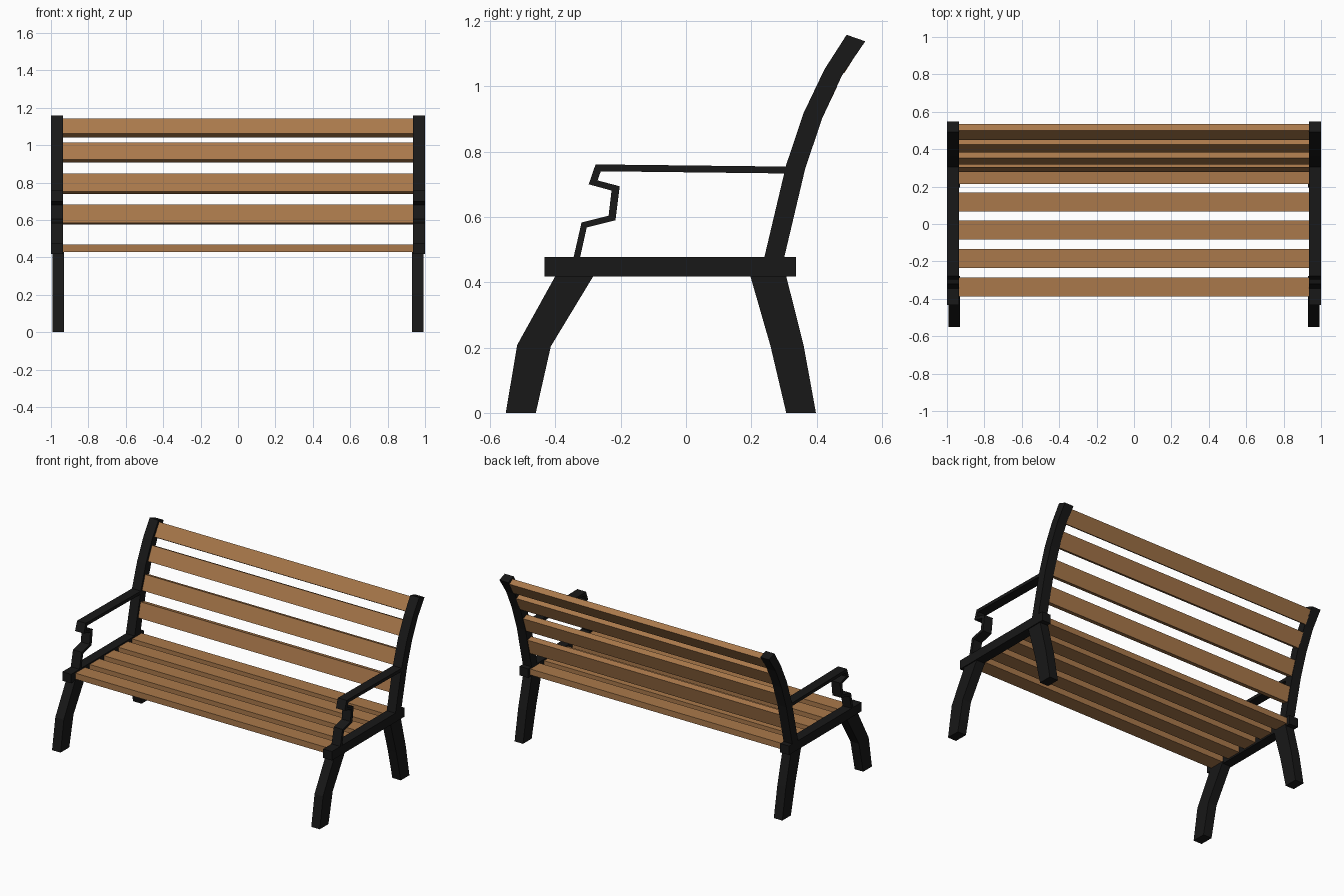
import bpy, bmesh
from math import radians
from mathutils import Matrix, Vector

if "Cube" in bpy.data.objects:
    bpy.data.objects.remove(bpy.data.objects["Cube"])


def material(name, color):
    m = bpy.data.materials.new(name)
    m.diffuse_color = (*color, 1)
    m.use_nodes = True
    m.node_tree.nodes["Principled BSDF"].inputs["Base Color"].default_value = m.diffuse_color
    return m


iron = material("black_iron", (0.009, 0.009, 0.009))
wood = material("brown_wood", (0.40, 0.19, 0.07))


def add_object(name, bm, mat):
    bmesh.ops.recalc_face_normals(bm, faces=bm.faces)
    me = bpy.data.meshes.new(name)
    bm.to_mesh(me)
    bm.free()
    me.materials.append(mat)
    ob = bpy.data.objects.new(name, me)
    bpy.context.collection.objects.link(ob)
    return ob


def side_strip(name, front, back, x0, x1):
    """Strip between two (y, z) edge paths, x0 to x1 thick, mirrored to the other side."""
    bm = bmesh.new()
    rings = []
    for (fy, fz), (by, bz) in zip(front, back):
        corners = [(x0, fy, fz), (x1, fy, fz), (x1, by, bz), (x0, by, bz)]
        rings.append([bm.verts.new(c) for c in corners])
    for a, b in zip(rings, rings[1:]):
        for i in range(4):
            j = (i + 1) % 4
            bm.faces.new((a[i], a[j], b[j], b[i]))
    bm.faces.new(rings[0])
    bm.faces.new(rings[-1])
    ob = add_object(name, bm, iron)
    mirror = ob.modifiers.new("mirror", "MIRROR")
    mirror.use_axis[0] = True
    return ob


def slat(name, y, z, depth, height, lean=0):
    """Long plank across the bench, leaning back by the given angle."""
    bm = bmesh.new()
    bmesh.ops.create_cube(bm, size=1)
    bmesh.ops.scale(bm, vec=Vector((1.876, depth, height)), verts=bm.verts)
    bmesh.ops.rotate(bm, matrix=Matrix.Rotation(radians(-lean), 3, "X"), verts=bm.verts)
    bmesh.ops.translate(bm, vec=Vector((0, y, z)), verts=bm.verts)
    return add_object(name, bm, wood)


# Bent legs
side_strip("front_legs",
           [(-0.552, 0), (-0.517, 0.208), (-0.394, 0.43)],
           [(-0.460, 0), (-0.414, 0.204), (-0.277, 0.43)], 0.930, 0.993)
side_strip("back_legs",
           [(0.307, 0), (0.259, 0.204), (0.194, 0.43)],
           [(0.398, 0), (0.360, 0.208), (0.304, 0.43)], 0.930, 0.993)

# Side rails under the armrests
side_strip("seat_rails",
           [(-0.433, 0.418), (0.337, 0.418)],
           [(-0.433, 0.478), (0.337, 0.478)], 0.935, 1.0)

# Curved back posts
side_strip("back_posts",
           [(0.236, 0.46), (0.307, 0.760), (0.360, 0.918), (0.424, 1.052), (0.492, 1.158)],
           [(0.297, 0.46), (0.365, 0.748), (0.417, 0.902), (0.478, 1.034), (0.549, 1.138)],
           0.935, 1.0)

# Zigzag armrests
side_strip("armrests",
           [(-0.348, 0.46), (-0.320, 0.583), (-0.237, 0.604), (-0.228, 0.681),
            (-0.298, 0.700), (-0.277, 0.761), (0.33, 0.754)],
           [(-0.328, 0.46), (-0.304, 0.568), (-0.216, 0.590), (-0.203, 0.694),
            (-0.271, 0.712), (-0.261, 0.740), (0.33, 0.733)], 0.935, 1.0)

# Seat slats
for i, y in enumerate((-0.337, -0.185, -0.032, 0.118, 0.264)):
    slat(f"seat_slat_{i + 1}", y, 0.449, 0.102, 0.04)

# Back slats follow the curve of the posts
for i, (y, z, w, lean) in enumerate(((0.311, 0.629, 0.101, 14), (0.355, 0.794, 0.101, 19),
                                     (0.422, 0.961, 0.101, 25.5), (0.493, 1.092, 0.096, 32))):
    slat(f"back_slat_{i + 1}", y, z, 0.041, w, lean)
